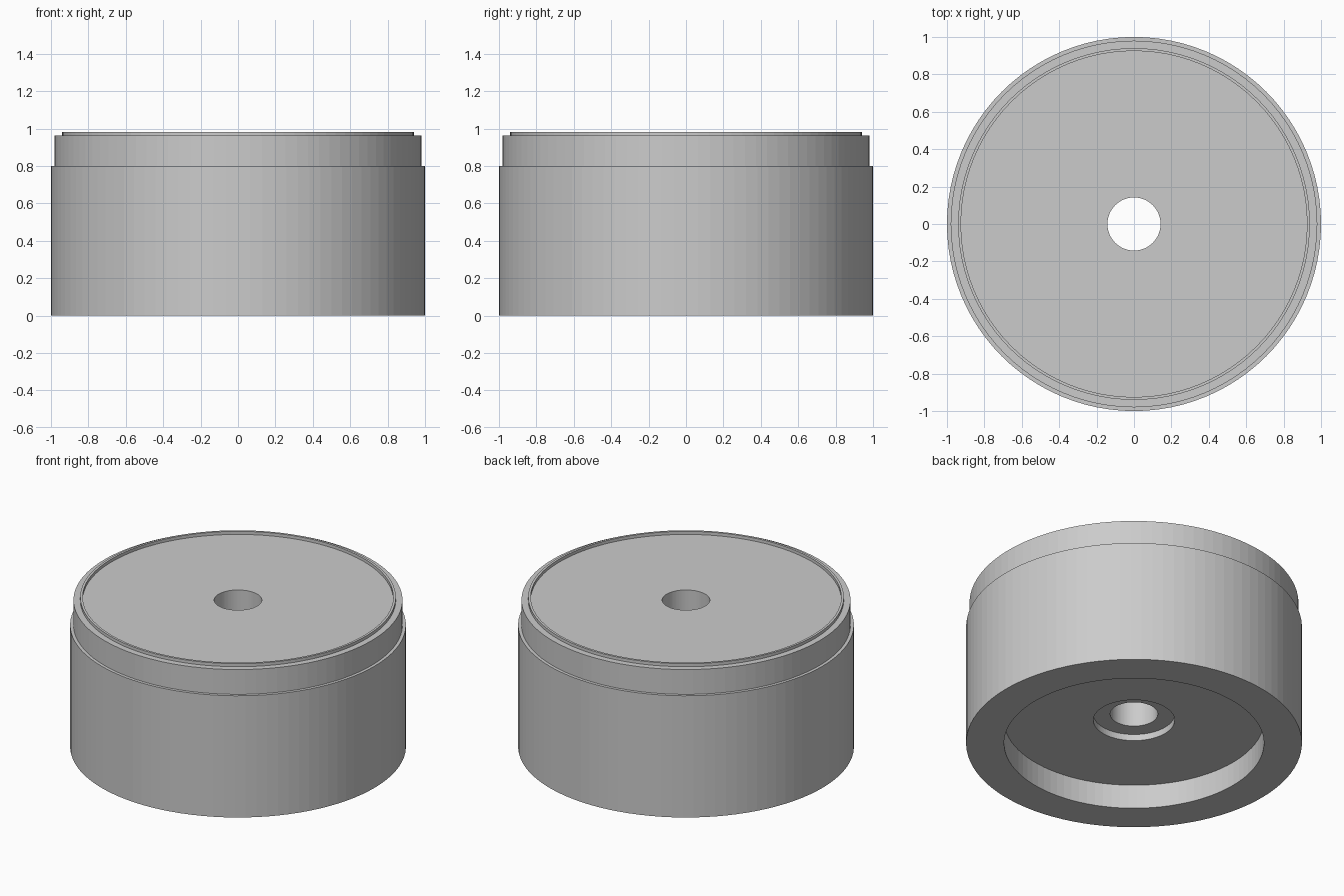
import bpy
import bmesh
from math import cos, sin, tau

cube = bpy.data.objects.get("Cube")
if cube:
    bpy.data.objects.remove(cube, do_unlink=True)

SEGMENTS = 96

grey = bpy.data.materials.new("plain grey")
grey.use_nodes = True
colour = (0.6, 0.6, 0.6, 1)
grey.diffuse_color = colour
grey.node_tree.nodes["Principled BSDF"].inputs["Base Color"].default_value = colour


def lathe(name, profile):
    """Revolve a closed (radius, height) profile around the z axis."""
    bm = bmesh.new()
    rings = [[bm.verts.new((r * cos(tau * i / SEGMENTS), r * sin(tau * i / SEGMENTS), z))
              for i in range(SEGMENTS)] for r, z in profile]
    for k, ring in enumerate(rings):
        above = rings[(k + 1) % len(rings)]
        for i in range(SEGMENTS):
            j = (i + 1) % SEGMENTS
            bm.faces.new((ring[i], ring[j], above[j], above[i]))
    bmesh.ops.recalc_face_normals(bm, faces=bm.faces)
    mesh = bpy.data.meshes.new(name)
    bm.to_mesh(mesh)
    bm.free()
    mesh.materials.append(grey)
    obj = bpy.data.objects.new(name, mesh)
    bpy.context.collection.objects.link(obj)
    return obj


# Stepped round body: outer wall, shoulder, thin raised lip, top plate,
# through bore, counterbore and wide underside recess
lathe("round_body", [
    (1.0, 0), (1.0, 0.8),
    (0.98, 0.8), (0.98, 0.963),
    (0.94, 0.963), (0.94, 0.983),
    (0.925, 0.983), (0.925, 0.963),
    (0.142, 0.963), (0.142, 0.2),
    (0.242, 0.2), (0.242, 0.158),
    (0.774, 0.158), (0.774, 0),
])
